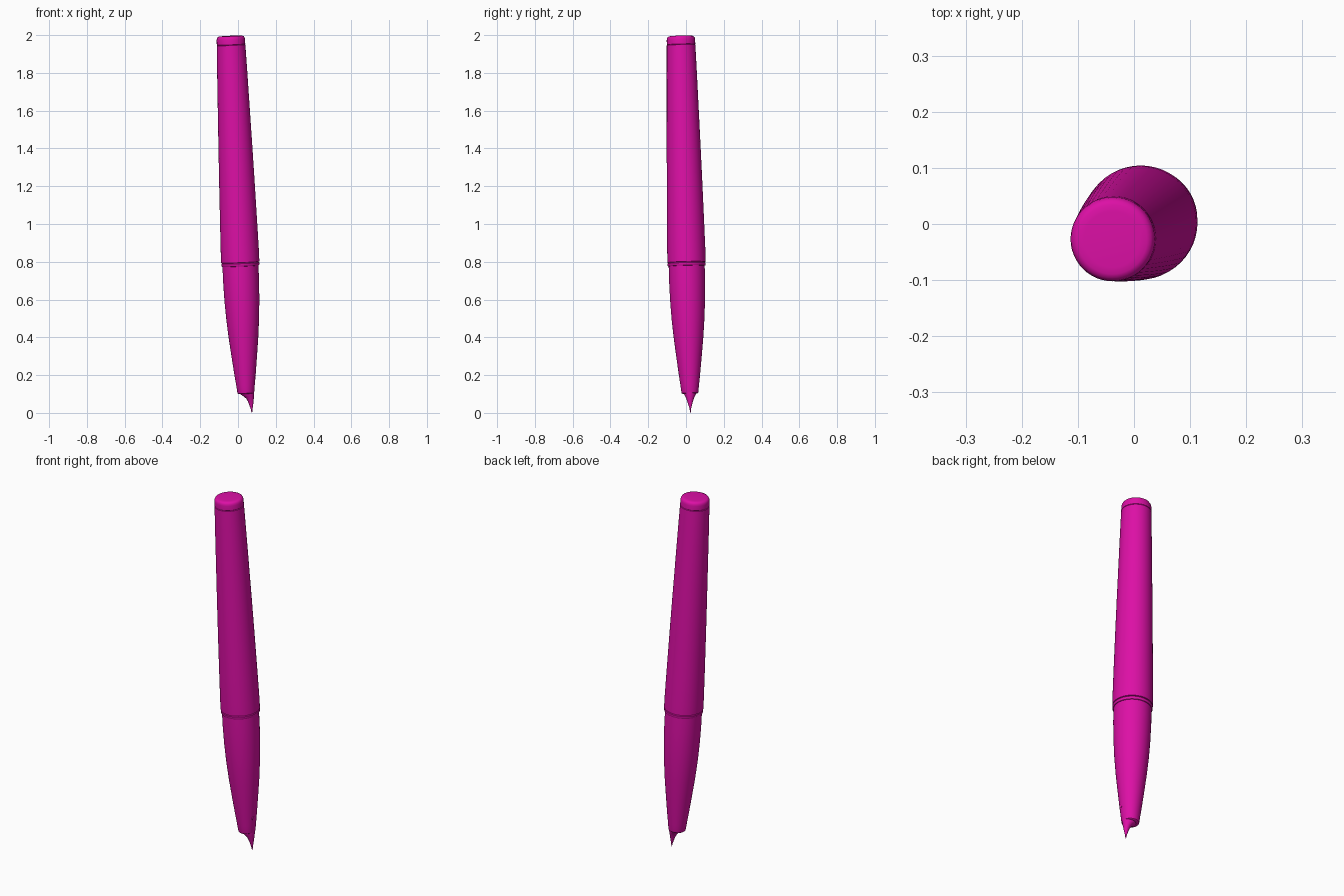
import bpy, bmesh, math
from mathutils import Vector, Matrix

if "Cube" in bpy.data.objects:
    bpy.data.objects.remove(bpy.data.objects["Cube"])

# Shared colour and the tilted pen axis
mat = bpy.data.materials.new("magenta")
mat.diffuse_color = (0.72, 0.005, 0.38, 1)
mat.use_nodes = True
mat.node_tree.nodes["Principled BSDF"].inputs["Base Color"].default_value = mat.diffuse_color
axis = Vector((-0.0425, -0.0255, 1)).normalized()
tilt = Matrix.Translation((0.046, 0.0235, 0)) @ Vector((0, 0, 1)).rotation_difference(axis).to_matrix().to_4x4()


def loft(name, rings, sides=48):
    """Rings are (height, centre_x, half_x, half_y) along the pen axis."""
    bm = bmesh.new()
    loops = []
    for z, cx, rx, ry in rings:
        loops.append([bm.verts.new((cx + rx * math.cos(2 * math.pi * i / sides),
                                    ry * math.sin(2 * math.pi * i / sides), z))
                      for i in range(sides)])
    for a, b in zip(loops, loops[1:]):
        for i in range(sides):
            j = (i + 1) % sides
            bm.faces.new((a[i], a[j], b[j], b[i]))
    bm.faces.new(loops[0])
    bm.faces.new(loops[-1])
    bmesh.ops.recalc_face_normals(bm, faces=bm.faces)
    bm.transform(tilt)
    mesh = bpy.data.meshes.new(name)
    bm.to_mesh(mesh)
    bm.free()
    mesh.materials.append(mat)
    obj = bpy.data.objects.new(name, mesh)
    bpy.context.collection.objects.link(obj)
    bpy.ops.object.select_all(action='DESELECT')
    obj.select_set(True)
    bpy.context.view_layer.objects.active = obj
    bpy.ops.object.shade_smooth_by_angle(angle=math.radians(35))
    return obj


def lathe(name, profile):
    return loft(name, [(z, 0, r, r) for r, z in profile])


# Rounded end cap above a fine seam
lathe("end_cap", [(0.073, 1.951), (0.0755, 1.953), (0.0752, 1.978), (0.0735, 1.987),
                  (0.069, 1.994), (0.062, 1.997), (0.05, 1.998)])

# Long tapering barrel
lathe("barrel", [(0.097, 0.797), (0.1012, 0.799), (0.1012, 0.85), (0.0985, 1.0), (0.0945, 1.2),
                 (0.09, 1.4), (0.085, 1.6), (0.080, 1.8), (0.0758, 1.949), (0.073, 1.951)])

# Narrow ring between barrel and grip
lathe("ring", [(0.092, 0.777), (0.0985, 0.779), (0.1005, 0.783), (0.1005, 0.793), (0.097, 0.797)])

# Curved grip section with a softly rounded lower end
lathe("grip", [(0.032, 0.101), (0.040, 0.102), (0.0435, 0.105), (0.045, 0.112), (0.0495, 0.15),
               (0.056, 0.2), (0.0675, 0.3), (0.0785, 0.4), (0.087, 0.5), (0.0925, 0.6),
               (0.0952, 0.7), (0.0952, 0.78)])


# Hooded nib: its outer side follows the grip, its underside sweeps to the tip
def nib_ring(z, x0, x1, half_y):
    return (z, (x0 + x1) / 2, (x1 - x0) / 2, half_y)


loft("nib", [nib_ring(*r) for r in (
    (0.0, 0.026, 0.029, 0.0015), (0.02, 0.022, 0.032, 0.004), (0.04, 0.016, 0.036, 0.009),
    (0.06, 0.009, 0.039, 0.015), (0.075, 0.001, 0.041, 0.020), (0.088, -0.012, 0.043, 0.026),
    (0.098, -0.027, 0.044, 0.031), (0.115, -0.032, 0.045, 0.034), (0.15, -0.03, 0.048, 0.034))], 32)

# Tiny round inlay on the nib side of the grip
inlay = loft("inlay", [(0, 0, 0.010, 0.010), (0.006, 0, 0.010, 0.010)], 20)
inlay.data.transform(tilt.inverted())
inlay.data.transform(tilt @ Matrix.Translation((0.0495, -0.011, 0.19)) @ Matrix.Rotation(math.radians(97), 4, 'Y'))
